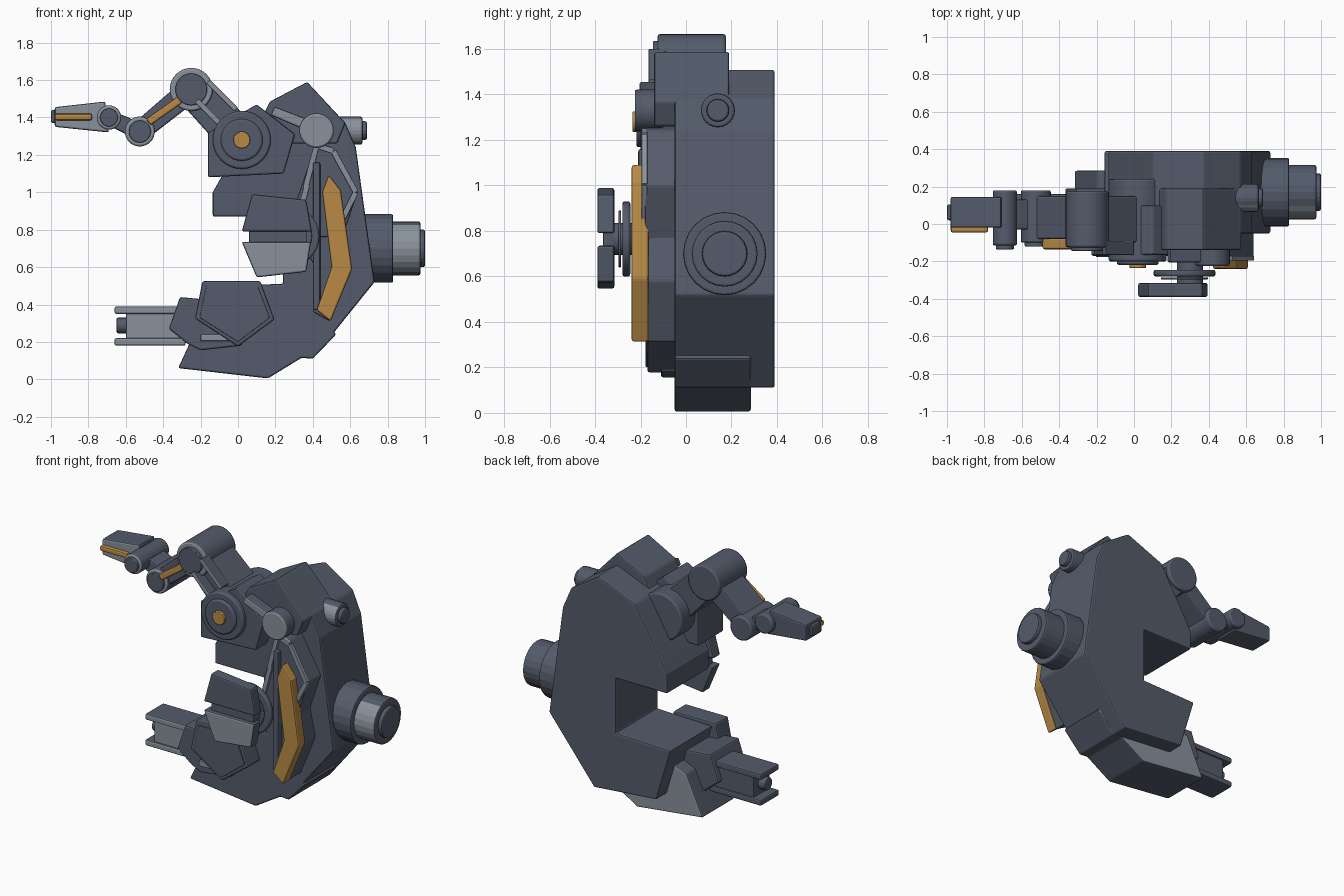
import bpy, bmesh, math
from mathutils import Vector

if "Cube" in bpy.data.objects:
    bpy.data.objects.remove(bpy.data.objects["Cube"])


def material(name, rgb):
    m = bpy.data.materials.new(name)
    m.diffuse_color = (*rgb, 1)
    m.use_nodes = True
    m.node_tree.nodes["Principled BSDF"].inputs["Base Color"].default_value = m.diffuse_color
    return m


DARK = material("dark slate", (0.088, 0.105, 0.145))
LIGHT = material("light steel", (0.25, 0.285, 0.33))
GOLD = material("amber", (0.48, 0.255, 0.06))


def finish(name, bm, mat, front=None, back=None, bevel=0.01):
    """Make the object; front / back facing faces may take another colour."""
    bmesh.ops.recalc_face_normals(bm, faces=bm.faces)
    bm.normal_update()
    me = bpy.data.meshes.new(name)
    for m in (mat, front or mat, back or mat):
        me.materials.append(m)
    for f in bm.faces:
        if f.normal.y < -0.4:
            f.material_index = 1
        elif f.normal.y > 0.4:
            f.material_index = 2
    bm.to_mesh(me)
    bm.free()
    ob = bpy.data.objects.new(name, me)
    bpy.context.collection.objects.link(ob)
    if bevel:
        mod = ob.modifiers.new("edge bevel", 'BEVEL')
        mod.width = bevel
        mod.segments = 2
        mod.limit_method = 'ANGLE'
        mod.angle_limit = math.radians(30)
    return ob


def prism(name, pts, y0, y1, mat=DARK, **kw):
    """Side profile (x, z) extruded from y0 to y1."""
    bm = bmesh.new()
    a = [bm.verts.new((x, y0, z)) for x, z in pts]
    b = [bm.verts.new((x, y1, z)) for x, z in pts]
    bm.faces.new(a)
    bm.faces.new(b[::-1])
    n = len(pts)
    for i in range(n):
        j = (i + 1) % n
        bm.faces.new((a[i], b[i], b[j], a[j]))
    return finish(name, bm, mat, **kw)


def box(name, x0, x1, y0, y1, z0, z1, mat=DARK, **kw):
    return prism(name, [(x0, z0), (x1, z0), (x1, z1), (x0, z1)], y0, y1, mat, **kw)


def bar(name, p, q, w0, w1, y0, y1, mat=DARK, **kw):
    """Tapered bar between two (x, z) points."""
    p, q = Vector(p), Vector(q)
    d = (q - p).normalized()
    n = Vector((-d.y, d.x))
    pts = [p + n * w0 / 2, p - n * w0 / 2, q - n * w1 / 2, q + n * w1 / 2]
    return prism(name, [tuple(v) for v in pts], y0, y1, mat, **kw)


def disc(name, x, z, r, y0, y1, mat=DARK, sides=32, **kw):
    """Cylinder along y."""
    pts = [(x + r * math.cos(2 * math.pi * i / sides),
            z + r * math.sin(2 * math.pi * i / sides)) for i in range(sides)]
    ob = prism(name, pts, y0, y1, mat, **kw)
    bpy.ops.object.select_all(action='DESELECT')
    ob.select_set(True)
    bpy.context.view_layer.objects.active = ob
    bpy.ops.object.shade_smooth_by_angle(angle=math.radians(30))
    return ob


def drum(name, x0, x1, y, z, r, mat=DARK, sides=24, **kw):
    """Cylinder along x."""
    bm = bmesh.new()
    ring = [[bm.verts.new((x, y + r * math.cos(2 * math.pi * i / sides),
                           z + r * math.sin(2 * math.pi * i / sides)))
             for i in range(sides)] for x in (x0, x1)]
    bm.faces.new(ring[0])
    bm.faces.new(ring[1][::-1])
    for i in range(sides):
        j = (i + 1) % sides
        bm.faces.new((ring[0][i], ring[0][j], ring[1][j], ring[1][i]))
    return finish(name, bm, mat, **kw)


# Main C-shaped body
prism("main_body", [(0.73, 0.52), (0.63, 1.24), (0.57, 1.38), (0.37, 1.51), (0.10, 1.40),
                    (-0.09, 1.08), (-0.135, 1.0), (-0.135, 0.87), (0.24, 0.87), (0.24, 0.51),
                    (-0.16, 0.50), (-0.055, 0.15), (0.40, 0.11)], -0.05, 0.39)
prism("lower_block", [(-0.32, 0.06), (0.16, 0.005), (0.34, 0.115), (0.40, 0.11), (0.525, 0.24),
                      (0.48, 0.30), (0.0, 0.40), (-0.20, 0.32)], -0.05, 0.285, back=LIGHT)
prism("top_block", [(0.37, 1.59), (0.575, 1.37), (0.53, 1.26), (0.20, 1.26), (0.13, 1.40),
                    (0.17, 1.485)], -0.14, 0.19)

# Lower barrel and its housing
prism("barrel_housing", [(-0.37, 0.27), (-0.31, 0.44), (-0.10, 0.42), (0.05, 0.40), (0.02, 0.18),
                         (-0.20, 0.155), (-0.27, 0.19)], -0.11, 0.19)
prism("pentagon_plate", [(-0.19, 0.525), (0.12, 0.525), (0.195, 0.32), (0.0, 0.175),
                         (-0.23, 0.325)], -0.17, -0.04)
prism("pentagon_panel", [(-0.17, 0.50), (0.105, 0.50), (0.17, 0.33), (0.0, 0.20),
                         (-0.205, 0.33)], -0.177, -0.165, bevel=0.004)
box("housing_strip", -0.20, -0.02, -0.125, -0.10, 0.205, 0.24, LIGHT, bevel=0.005)
box("barrel", -0.60, -0.28, -0.02, 0.15, 0.21, 0.365, front=LIGHT)
for tag, z in (("upper", 0.37), ("lower", 0.20)):
    box("barrel_rail_" + tag, -0.66, -0.28, -0.03, 0.16, z - 0.02, z + 0.02, front=LIGHT)
drum("barrel_muzzle", -0.65, -0.58, 0.065, 0.288, 0.042, sides=16)

# Side drums
drum("large_drum_base", 0.55, 0.83, 0.17, 0.70, 0.183)
drum("large_drum_cap", 0.80, 0.975, 0.17, 0.70, 0.145, front=LIGHT)
drum("large_drum_end", 0.95, 1.0, 0.17, 0.70, 0.10)
drum("small_drum", 0.50, 0.665, 0.14, 1.33, 0.075, front=LIGHT)
drum("small_drum_end", 0.65, 0.69, 0.14, 1.33, 0.05, sides=16)

# Front spine slab, framing strips and amber guard
prism("spine_slab", [(0.42, 1.27), (0.50, 1.24), (0.64, 1.00), (0.56, 0.76), (0.31, 0.76),
                     (0.31, 0.95)], -0.18, -0.04)
prism("lower_spine", [(0.32, 0.78), (0.56, 0.78), (0.60, 0.58), (0.49, 0.31), (0.40, 0.36),
                      (0.42, 0.58)], -0.17, -0.04)
frame = [(0.36, 1.02), (0.42, 1.25), (0.51, 1.22), (0.63, 1.00), (0.55, 0.84)]
for i, (p, q) in enumerate(zip(frame, frame[1:])):
    bar(f"frame_strip_{i}", p, q, 0.03, 0.03, -0.195, -0.17, LIGHT, bevel=0.004)
bar("frame_strip_inner", (0.37, 1.04), (0.31, 0.82), 0.03, 0.03, -0.195, -0.17, LIGHT, bevel=0.004)
box("spine_bar", 0.40, 0.44, -0.21, -0.10, 0.37, 1.16)
prism("amber_guard", [(0.485, 1.095), (0.55, 1.01), (0.61, 0.59), (0.495, 0.31), (0.42, 0.37),
                      (0.50, 0.60), (0.45, 1.0)], -0.24, -0.165, GOLD)

# Upper pivot and lever
disc("pivot_disc", 0.42, 1.33, 0.092, -0.225, -0.10, front=LIGHT)
bar("pivot_lever", (0.42, 1.34), (0.185, 1.435), 0.06, 0.05, -0.205, -0.13, front=LIGHT)

# Split block on a round mount in the opening
disc("mount_disc", 0.27, 0.765, 0.165, -0.28, -0.245)
disc("mount_face", 0.27, 0.765, 0.125, -0.296, -0.285, bevel=0.003)
disc("mount_axle", 0.30, 0.765, 0.07, -0.33, -0.04)
prism("grip_upper", [(0.075, 0.99), (0.365, 0.96), (0.395, 0.79), (0.02, 0.79)], -0.39, -0.315)
prism("grip_lower", [(0.02, 0.735), (0.39, 0.735), (0.365, 0.575), (0.10, 0.545)], -0.39, -0.315,
      front=LIGHT)
box("grip_core", 0.06, 0.37, -0.365, -0.32, 0.72, 0.80, bevel=0.004)

# Shoulder
prism("shoulder_plate", [(-0.16, 1.08), (-0.16, 1.32), (0.10, 1.47), (0.305, 1.31), (0.245, 1.10)],
      -0.165, 0.10)
disc("shoulder_joint", 0.02, 1.28, 0.155, -0.20, 0.24)
disc("shoulder_ring", 0.02, 1.28, 0.112, -0.218, -0.19)
disc("shoulder_cap", 0.02, 1.28, 0.045, -0.235, -0.21, GOLD, bevel=0.004)

# Folding arm
S, E, W, H = (0.02, 1.28), (-0.25, 1.55), (-0.525, 1.325), (-0.69, 1.40)
bar("upper_arm", S, E, 0.22, 0.18, -0.10, 0.15)
bar("forearm", E, W, 0.13, 0.11, -0.08, 0.15)
bar("wrist_link", W, H, 0.09, 0.08, -0.03, 0.13)
for name, (x, z), r, y0, y1 in (("elbow", E, 0.115, -0.125, 0.175),
                                ("wrist", W, 0.08, -0.10, 0.18),
                                ("hand", H, 0.065, -0.115, 0.18)):
    disc(name + "_joint", x, z, r, y0, y1, front=LIGHT)
    disc(name + "_cap", x, z, r * 0.74, y0 - 0.02, y0 + 0.01, bevel=0.004)
for i, s in enumerate((0.0, 0.06)):
    bar(f"arm_rod_{i}", (-0.22 + s, 1.49 + s * 1.7), (-0.07 + s, 1.34 + s * 1.7), 0.028, 0.028,
        -0.165, -0.09, front=LIGHT, bevel=0.005)
bar("forearm_rod", (-0.31, 1.495), (-0.48, 1.375), 0.042, 0.042, -0.135, -0.075, GOLD)

# Claw
prism("claw", [(-0.98, 1.455), (-0.71, 1.485), (-0.69, 1.32), (-0.98, 1.35)], -0.02, 0.145,
      front=LIGHT)
box("claw_tip", -1.0, -0.96, 0.02, 0.105, 1.37, 1.44)
box("claw_rod", -0.98, -0.78, -0.045, 0.0, 1.385, 1.42, GOLD)
